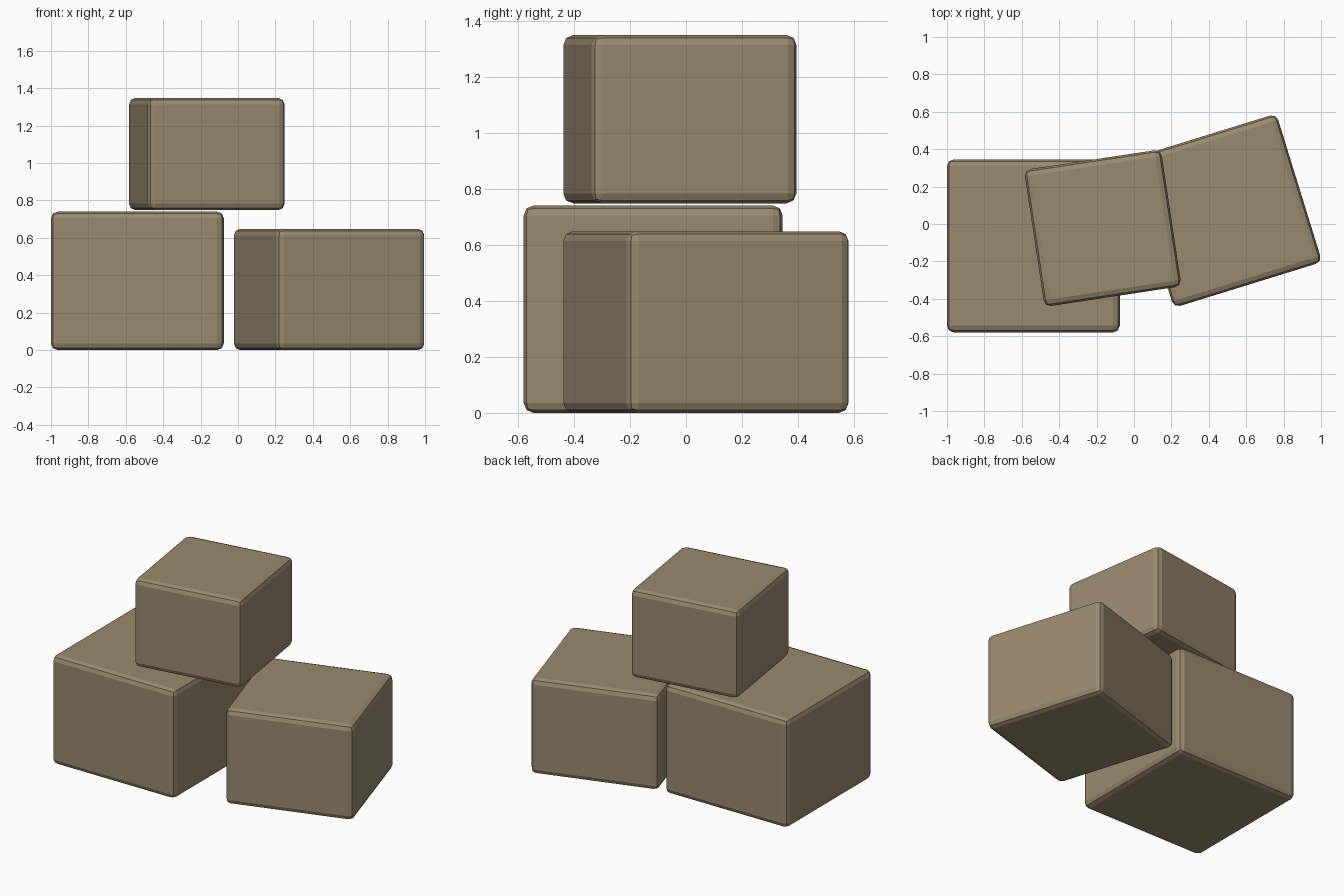
import bpy, bmesh
from mathutils import Matrix

if "Cube" in bpy.data.objects:
    bpy.data.objects.remove(bpy.data.objects["Cube"])

# One flat tan colour for every crate
tan = bpy.data.materials.new("tan_stone")
tan.diffuse_color = (0.32, 0.252, 0.158, 1.0)
tan.use_nodes = True
tan.node_tree.nodes["Principled BSDF"].inputs["Base Color"].default_value = tan.diffuse_color


def rounded_block(name, width, height, centre, base_z, turn):
    """Square block with two-segment bevelled edges, turned about z."""
    mesh = bpy.data.meshes.new(name)
    bm = bmesh.new()
    bmesh.ops.create_cube(bm, size=1.0,
                          matrix=Matrix.Diagonal((width, width, height, 1.0)))
    bmesh.ops.bevel(bm, geom=bm.edges[:], offset=0.035, segments=2,
                    profile=0.5, affect='EDGES')
    bm.to_mesh(mesh)
    bm.free()
    mesh.materials.append(tan)
    obj = bpy.data.objects.new(name, mesh)
    obj.location = (centre[0], centre[1], base_z + height / 2)
    obj.rotation_euler.z = turn
    bpy.context.collection.objects.link(obj)
    return obj


# Two blocks on the ground and one stacked on top
rounded_block("left_block", 0.924, 0.74, (-0.538, -0.117), 0.0, 0.0)
rounded_block("right_block", 0.83, 0.648, (0.487, 0.071), 0.0, 0.3)
rounded_block("top_block", 0.74, 0.6, (-0.167, -0.022), 0.748, 0.15)
